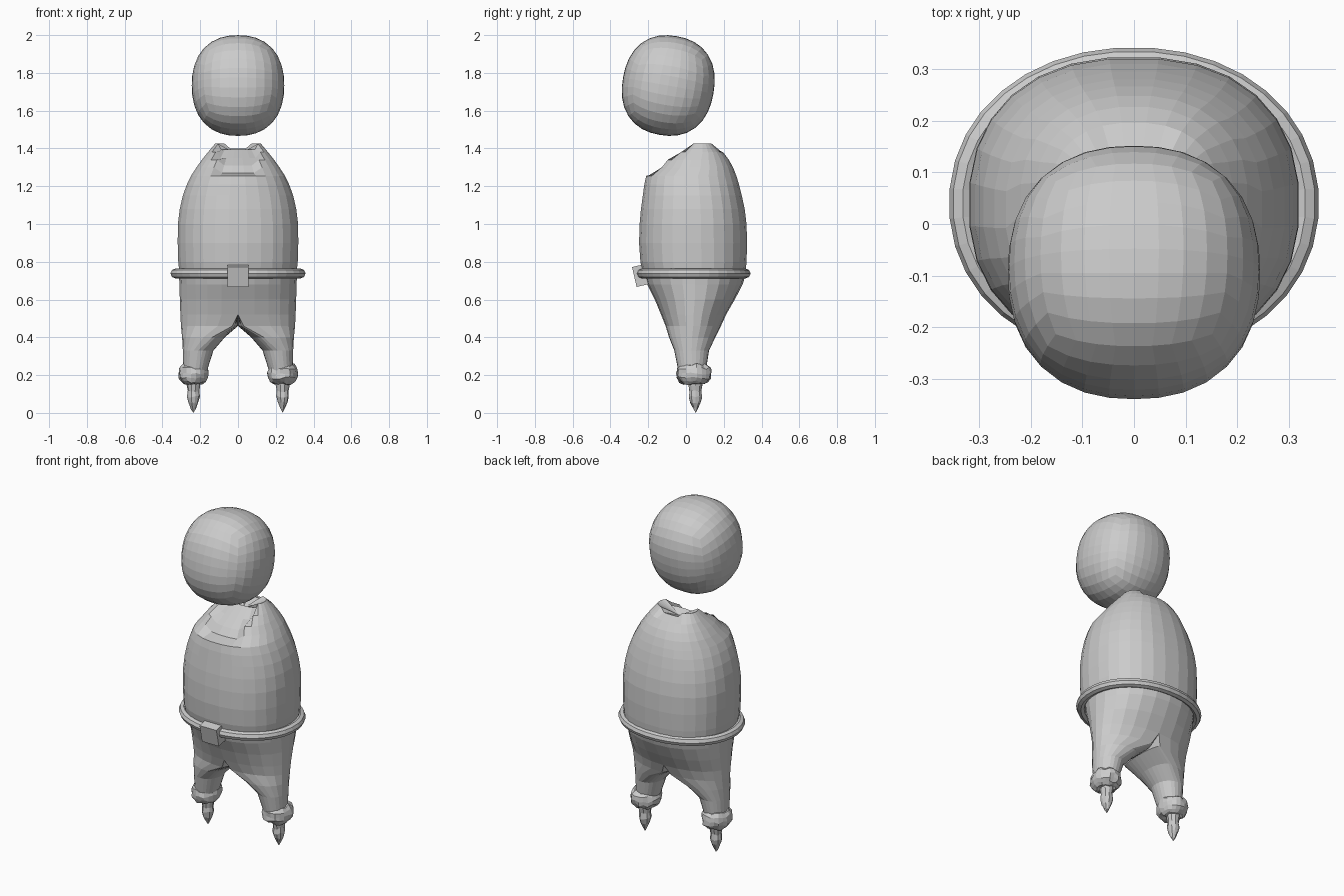
import bpy, bmesh, math, random
from mathutils import Matrix, Vector

if "Cube" in bpy.data.objects:
    bpy.data.objects.remove(bpy.data.objects["Cube"])

random.seed(4)
grey = bpy.data.materials.new("plain grey")
grey.diffuse_color = (0.6, 0.6, 0.6, 1)
grey.use_nodes = True
grey.node_tree.nodes["Principled BSDF"].inputs["Base Color"].default_value = grey.diffuse_color


def finish(name, bm):
    bmesh.ops.recalc_face_normals(bm, faces=bm.faces)
    me = bpy.data.meshes.new(name)
    bm.to_mesh(me)
    bm.free()
    me.materials.append(grey)
    ob = bpy.data.objects.new(name, me)
    bpy.context.collection.objects.link(ob)
    return ob


def sup(v, p):
    return math.copysign(abs(v) ** (2 / p), v)


def loft(rings, cap_start=None, cap_end=None):
    """Skin a list of point rings, closing the ends to a point if given."""
    bm = bmesh.new()
    rows = [[bm.verts.new(p) for p in r] for r in rings]
    n = len(rows[0])
    for a, b in zip(rows, rows[1:]):
        for i in range(n):
            bm.faces.new((a[i], a[(i + 1) % n], b[(i + 1) % n], b[i]))
    for row, tip in ((rows[0], cap_start), (rows[-1], cap_end)):
        if tip:
            t = bm.verts.new(tip)
            for i in range(n):
                bm.faces.new((row[i], row[(i + 1) % n], t))
    return bm


def oval(z, cx, rx, y0, y1, n, p=2.0, jitter=0.0):
    pts = []
    for i in range(n):
        a = 2 * math.pi * (i + 0.5) / n - math.pi / 2
        k = 1 + random.uniform(-jitter, jitter)
        pts.append(Vector((cx + rx * k * sup(math.cos(a), p),
                           (y0 + y1) / 2 + (y1 - y0) / 2 * k * sup(math.sin(a), p),
                           z + random.uniform(-jitter, jitter) * 0.12)))
    return pts


# head: rounded cube leaning slightly backwards
bm = bmesh.new()
bmesh.ops.create_cube(bm, size=2)
bmesh.ops.subdivide_edges(bm, edges=bm.edges[:], cuts=7, use_grid_fill=True)
for v in bm.verts:
    c = Vector([math.tan(t * math.pi / 4) for t in v.co])
    r = sum(abs(t) ** 2.3 for t in c) ** (1 / 2.3)
    c /= r
    v.co = (c.x * 0.245, c.y * 0.243, c.z * 0.265)
bmesh.ops.transform(bm, verts=bm.verts,
                    matrix=Matrix.Translation((0, -0.094, 1.733)) @ Matrix.Rotation(math.radians(-10), 4, 'X'))
finish("head", bm)

# torso: egg-shaped coat with a scooped neckline at the front
spec = [(0.72, .310, -.225, .315), (0.80, .318, -.243, .322), (0.90, .321, -.25, .325),
        (1.00, .320, -.247, .322), (1.08, .310, -.24, .312), (1.15, .294, -.23, .297),
        (1.21, .272, -.222, .282), (1.255, .25, -.212, .268), (1.30, .221, -.155, .25),
        (1.34, .192, -.12, .228), (1.38, .16, -.06, .197), (1.425, .122, .01, .145)]
rings = [oval(z, 0, rx, y0, y1, 28, 2.3) for z, rx, y0, y1 in spec]
for ring in rings:
    for p in ring:
        front = p.y < 0.07
        if p.z > 1.26 and abs(p.x) < 0.105 and front:      # bib recess
            p.z -= 0.03
            p.y += 0.015
        if p.z > 1.41 and abs(p.x) < 0.07 and not front:   # dip in back rim
            p.z -= 0.025
finish("torso", loft(rings, cap_end=(0, 0.06, 1.365)))

# belt: oval ring around the waist
path = oval(0, 0, 1, -1, 1, 36, 2.1)
belt = []
for q in path:
    d = Vector((q.x, q.y, 0)).normalized()
    belt.append([Vector((q.x * 0.333, 0.04 + q.y * 0.277, 0.738))
                 + d * 0.026 * math.cos(t * math.pi / 4)
                 + Vector((0, 0, 0.026 * math.sin(t * math.pi / 4))) for t in range(8)])
belt.append(belt[0])
bm = loft(belt)
bmesh.ops.remove_doubles(bm, verts=bm.verts, dist=1e-5)
finish("belt", bm)

# buckle: tilted block
bm = bmesh.new()
bmesh.ops.create_cube(bm, size=1)
bmesh.ops.transform(bm, verts=bm.verts,
                    matrix=Matrix.Translation((0, -0.237, 0.728)) @ Matrix.Rotation(math.radians(13), 4, 'X')
                    @ Matrix.Diagonal((0.112, 0.075, 0.108, 1)))
finish("buckle", bm)

# trousers: one half lofted from waist to ankle, then mirrored
legs = [(.74, 0, .313, -.222, .318, 0), (.68, 0, .31, -.205, .30, 0), (.60, 0, .308, -.165, .258, 0),
        (.52, 0, .305, -.132, .212, 0), (.46, 0, .302, -.108, .185, .2), (.40, .07, .296, -.09, .155, .6),
        (.33, .13, .292, -.062, .122, 1), (.22, .165, .29, -.04, .105, 1)]
rings = []
for z, xi, xo, y0, y1, w in legs:
    ring = []
    for i in range(24):
        a = 2 * math.pi * i / 24
        c = sup(math.cos(a), 2.15)
        f = max(0, c) * (1 - w) + (c + 1) / 2 * w
        if abs(f) < 1e-4:
            f = 0
        ring.append((xi + (xo - xi) * f, (y0 + y1) / 2 + (y1 - y0) / 2 * math.sin(a), z))
    rings.append(ring)
bm = loft(rings)
inner = [f for f in bm.faces if all(v.co.x < 1e-4 for v in f.verts)]
bmesh.ops.delete(bm, geom=inner, context='FACES')
trousers = finish("trousers", bm)
trousers.modifiers.new("mirror", 'MIRROR')

# fluffy cuffs and pointed feet, mirrored left and right
for side, s in (("right", 1), ("left", -1)):
    X = 0.236 * s
    cuff = [oval(z, X, r, 0.042 - r * 1.15, 0.042 + r * 1.15, 20, 2.1, 0.06)
            for z, r in ((.155, .05), (.165, .066), (.185, .077), (.21, .08), (.235, .076), (.255, .06))]
    finish(side + "_cuff", loft(cuff, (X, .042, .15), (X, .042, .262)))
    foot = [oval(z, X, r, 0.05 - r * 1.05, 0.05 + r * 1.05, 10, 2, 0.05)
            for z, r in ((.19, .04), (.15, .036), (.115, .031), (.085, .034), (.055, .027), (.025, .013))]
    finish(side + "_foot", loft(foot, (X, .05, .2), (X, .052, 0.0)))
